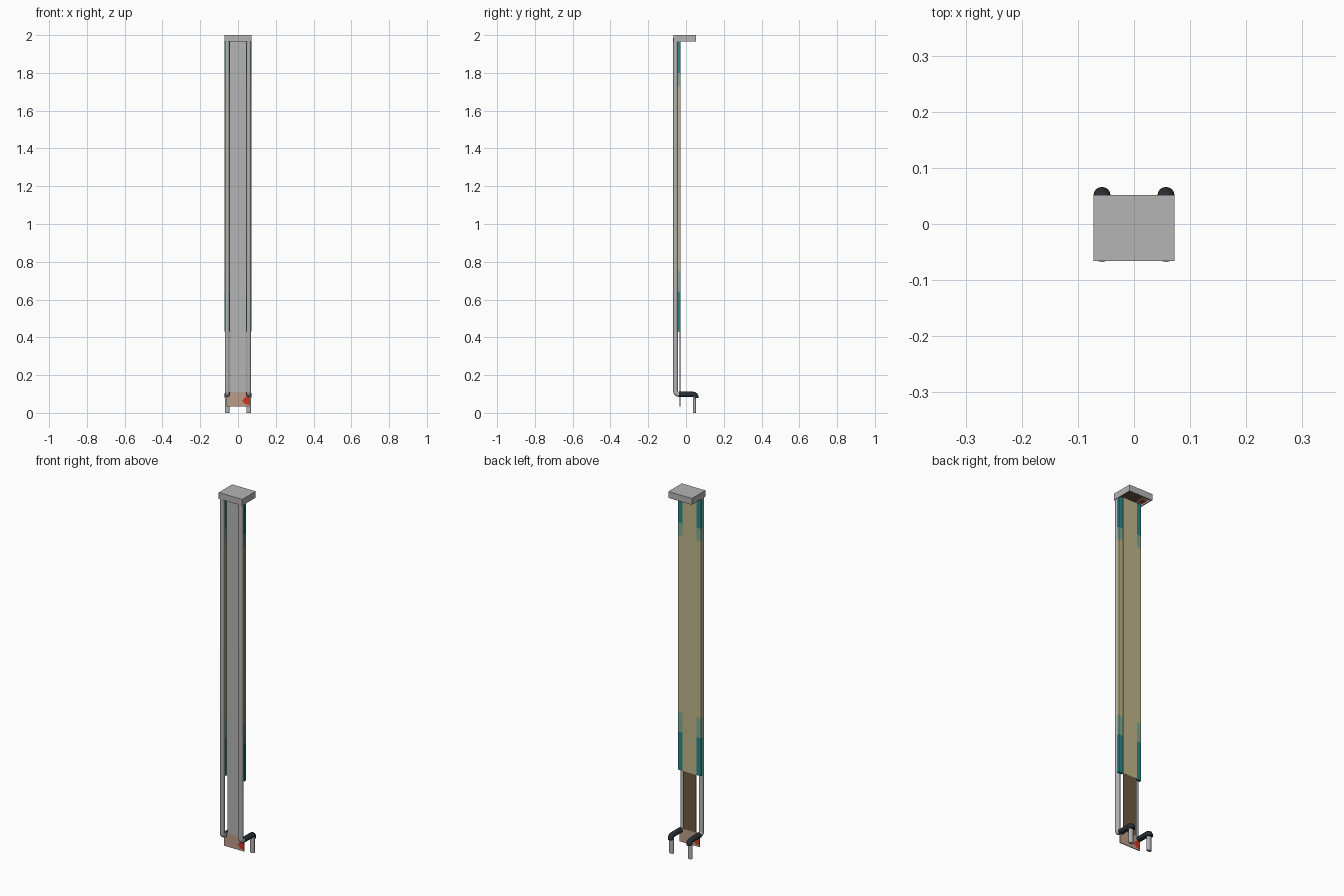
import bpy, bmesh, math
from mathutils import Vector

if "Cube" in bpy.data.objects:
    bpy.data.objects.remove(bpy.data.objects["Cube"])


def mat(name, r, g, b):
    m = bpy.data.materials.new(name)
    m.diffuse_color = (r, g, b, 1)
    m.use_nodes = True
    m.node_tree.nodes["Principled BSDF"].inputs["Base Color"].default_value = m.diffuse_color
    return m


GREY = mat("grey metal", 0.46, 0.46, 0.46)
TAN = mat("tan", 0.52, 0.46, 0.25)
TEAL = mat("teal", 0.02, 0.26, 0.24)
PALE = mat("pale teal", 0.22, 0.40, 0.29)
BROWN = mat("dark brown", 0.15, 0.10, 0.055)
PINK = mat("dusty pink", 0.50, 0.33, 0.25)
RED = mat("red", 0.60, 0.04, 0.015)
BLACK = mat("black rubber", 0.02, 0.028, 0.035)


def finish(bm, name, mats):
    bmesh.ops.recalc_face_normals(bm, faces=bm.faces)
    me = bpy.data.meshes.new(name)
    bm.to_mesh(me)
    bm.free()
    for m in mats:
        me.materials.append(m)
    ob = bpy.data.objects.new(name, me)
    bpy.context.collection.objects.link(ob)
    return ob


def box(name, x, y, z, m):
    bm = bmesh.new()
    bmesh.ops.create_cube(bm, size=1)
    for v in bm.verts:
        v.co = Vector([r[0] + (c + 0.5) * (r[1] - r[0]) for c, r in zip(v.co, (x, y, z))])
    return finish(bm, name, [m])


def tube(name, x, path, m, n=16):
    """Sweep ellipses (y, z, x radius, in-plane radius) along a path at fixed x."""
    bm = bmesh.new()
    rings = []
    for i, (y, z, rx, rp) in enumerate(path):
        a, b = path[max(i - 1, 0)], path[min(i + 1, len(path) - 1)]
        t = Vector((b[0] - a[0], b[1] - a[1])).normalized()
        rings.append([bm.verts.new((x + rx * math.cos(k * math.tau / n),
                                    y - t[1] * rp * math.sin(k * math.tau / n),
                                    z + t[0] * rp * math.sin(k * math.tau / n)))
                      for k in range(n)])
    for r, s in zip(rings, rings[1:]):
        for k in range(n):
            f = bm.faces.new((r[k], r[(k + 1) % n], s[(k + 1) % n], s[k]))
            f.smooth = True
    bm.faces.new(rings[0])
    bm.faces.new(rings[-1])
    return finish(bm, name, [m])


def arc(cy, cz, r, a0, a1, rx, rp, n=6):
    return [(cy + r * math.cos(math.radians(a0 + (a1 - a0) * i / n)),
             cz + r * math.sin(math.radians(a0 + (a1 - a0) * i / n)), rx, rp)
            for i in range(n + 1)]


# Hollow cap, open underneath
box("cap_top", (-0.072, 0.072), (-0.066, 0.052), (1.985, 2.0), GREY)
box("cap_front", (-0.072, 0.072), (-0.066, -0.060), (1.965, 1.985), GREY)
box("cap_back", (-0.072, 0.072), (0.046, 0.052), (1.965, 1.985), GREY)
for s in (-1, 1):
    box("cap_side", sorted((s * 0.072, s * 0.066)), (-0.060, 0.046), (1.965, 1.985), GREY)
box("cap_lining", (-0.03, 0.066), (-0.03, 0.046), (1.975, 1.985), BROWN)
box("cap_lining_end", (-0.066, -0.03), (-0.03, 0.046), (1.975, 1.985), PINK)
box("cap_marker", (-0.064, -0.045), (-0.012, 0.012), (1.972, 1.976), RED)

# Central strip: grey front, tan back, brown lower part
box("strip_front", (-0.043, 0.043), (-0.038, -0.033), (0.43, 1.985), GREY)
box("strip_back", (-0.043, 0.043), (-0.033, -0.029), (0.43, 1.985), TAN)
box("lower_strip_front", (-0.040, 0.040), (-0.035, -0.032), (0.11, 0.43), GREY)
box("lower_strip_back", (-0.040, 0.040), (-0.032, -0.030), (0.11, 0.43), BROWN)

# Bottom tab with a red marker on each face, always at the viewer's right
box("bottom_tab", (-0.062, 0.062), (-0.034, -0.030), (0.035, 0.11), PINK)
for s, y in ((1, -0.0345), (-1, -0.0295)):
    bm = bmesh.new()
    outline = [(0.022, 0.065), (0.040, 0.085), (0.061, 0.085), (0.061, 0.045), (0.040, 0.045)]
    f = bm.faces.new([bm.verts.new((s * px, y, pz)) for px, pz in outline])
    g = bmesh.ops.extrude_face_region(bm, geom=[f])
    for v in g["geom"]:
        if isinstance(v, bmesh.types.BMVert):
            v.co.y += s * 0.001
    finish(bm, "tab_marker", [RED])

# Side rails, banded by height
bands = [(0.43, 0.64, TEAL), (0.64, 0.75, PALE), (0.75, 1.73, TAN),
         (1.73, 1.80, PALE), (1.80, 1.985, TEAL)]
for s in (-1, 1):
    for z0, z1, m in bands:
        box("side_rail", sorted((s * 0.043, s * 0.071)), (-0.044, -0.030), (z0, z1), m)

# Tubes, rubber elbows and foot stubs on both sides
for s in (-1, 1):
    x = s * 0.057
    tube("long_tube", x, [(-0.055, 1.985, 0.013, 0.013)]
         + arc(-0.038, 0.115, 0.017, 180, 270, 0.013, 0.013)
         + [(-0.025, 0.098, 0.013, 0.013)], GREY)
    tube("rubber_elbow", x, [(-0.036, 0.098, 0.015, 0.014)]
         + arc(0.038, 0.084, 0.014, 90, 0, 0.015, 0.014)
         + [(0.052, 0.078, 0.015, 0.014)], BLACK)
    tube("foot_stub", x, [(0.045, 0.09, 0.013, 0.009), (0.045, 0.0, 0.013, 0.009)], GREY)
